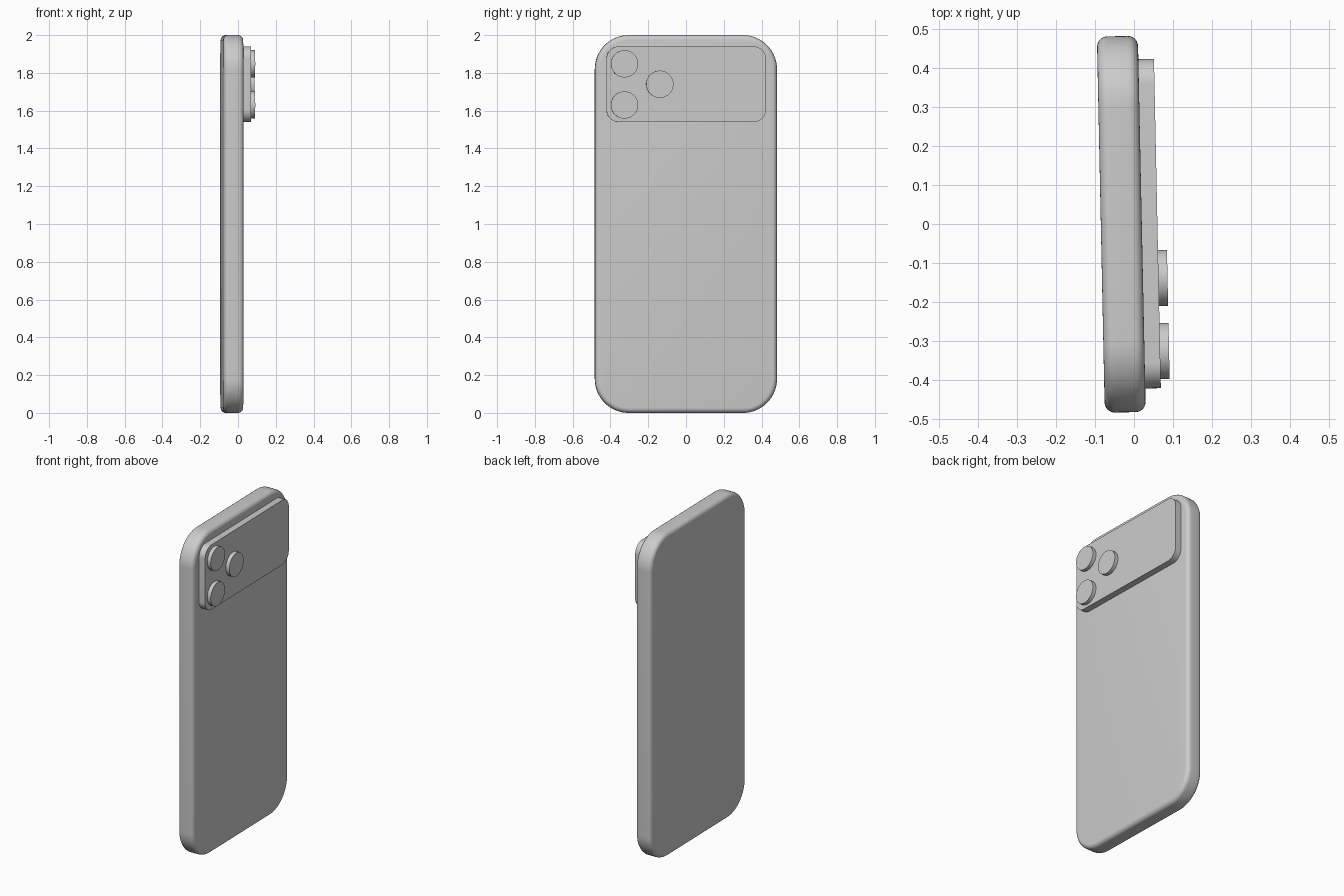
import bpy, bmesh, math
from mathutils import Matrix

if "Cube" in bpy.data.objects:
    bpy.data.objects.remove(bpy.data.objects["Cube"])

TILT = Matrix.Rotation(math.radians(1.2), 4, 'Z')


def rounded_slab(name, x0, x1, y0, y1, z0, z1, radius, bevel=0, steps=16):
    """Rounded rectangle in the YZ plane, extruded along X and optionally filleted."""
    corners = [(y1 - radius, z1 - radius, 0), (y0 + radius, z1 - radius, 90),
               (y0 + radius, z0 + radius, 180), (y1 - radius, z0 + radius, 270)]
    bm = bmesh.new()
    ring = []
    for cy, cz, start in corners:
        for i in range(steps + 1):
            a = math.radians(start + 90 * i / steps)
            ring.append(bm.verts.new((x0, cy + radius * math.cos(a), cz + radius * math.sin(a))))
    bmesh.ops.remove_doubles(bm, verts=ring, dist=1e-5)
    face = bmesh.ops.contextual_create(bm, geom=bm.edges[:] or bm.verts[:])["faces"] if bm.edges else [bm.faces.new(bm.verts[:])]
    ext = bmesh.ops.extrude_face_region(bm, geom=face, use_keep_orig=True)
    top = [v for v in ext["geom"] if isinstance(v, bmesh.types.BMVert)]
    bmesh.ops.translate(bm, verts=top, vec=(x1 - x0, 0, 0))
    bmesh.ops.recalc_face_normals(bm, faces=bm.faces[:])
    mesh = bpy.data.meshes.new(name)
    bm.to_mesh(mesh)
    bm.free()
    obj = bpy.data.objects.new(name, mesh)
    bpy.context.collection.objects.link(obj)
    obj.matrix_world = TILT
    if bevel:
        mod = obj.modifiers.new("edge_fillet", 'BEVEL')
        mod.width = bevel
        mod.segments = 6
        mod.limit_method = 'ANGLE'
        mod.angle_limit = math.radians(40)
    bpy.ops.object.select_all(action='DESELECT')
    obj.select_set(True)
    bpy.context.view_layer.objects.active = obj
    bpy.ops.object.shade_smooth_by_angle(angle=math.radians(30))
    if bevel:
        # smooth through the fillet as well
        mesh.attributes.remove(mesh.attributes["sharp_edge"])
    return obj


# Phone body with generous corners and filleted rim
rounded_slab("body", -0.085, 0.02, -0.482, 0.482, 0, 2, 0.18, bevel=0.026)

# Wide raised camera plate
rounded_slab("camera_plate", 0.015, 0.06, -0.422, 0.422, 1.54, 1.94, 0.065)

# Three round lenses
R = 0.072
for i, (y, z) in enumerate([(-0.327, 1.848), (-0.327, 1.63), (-0.14, 1.74)]):
    rounded_slab(f"lens_{i + 1}", 0.055, 0.083, y - R, y + R, z - R, z + R, R)
